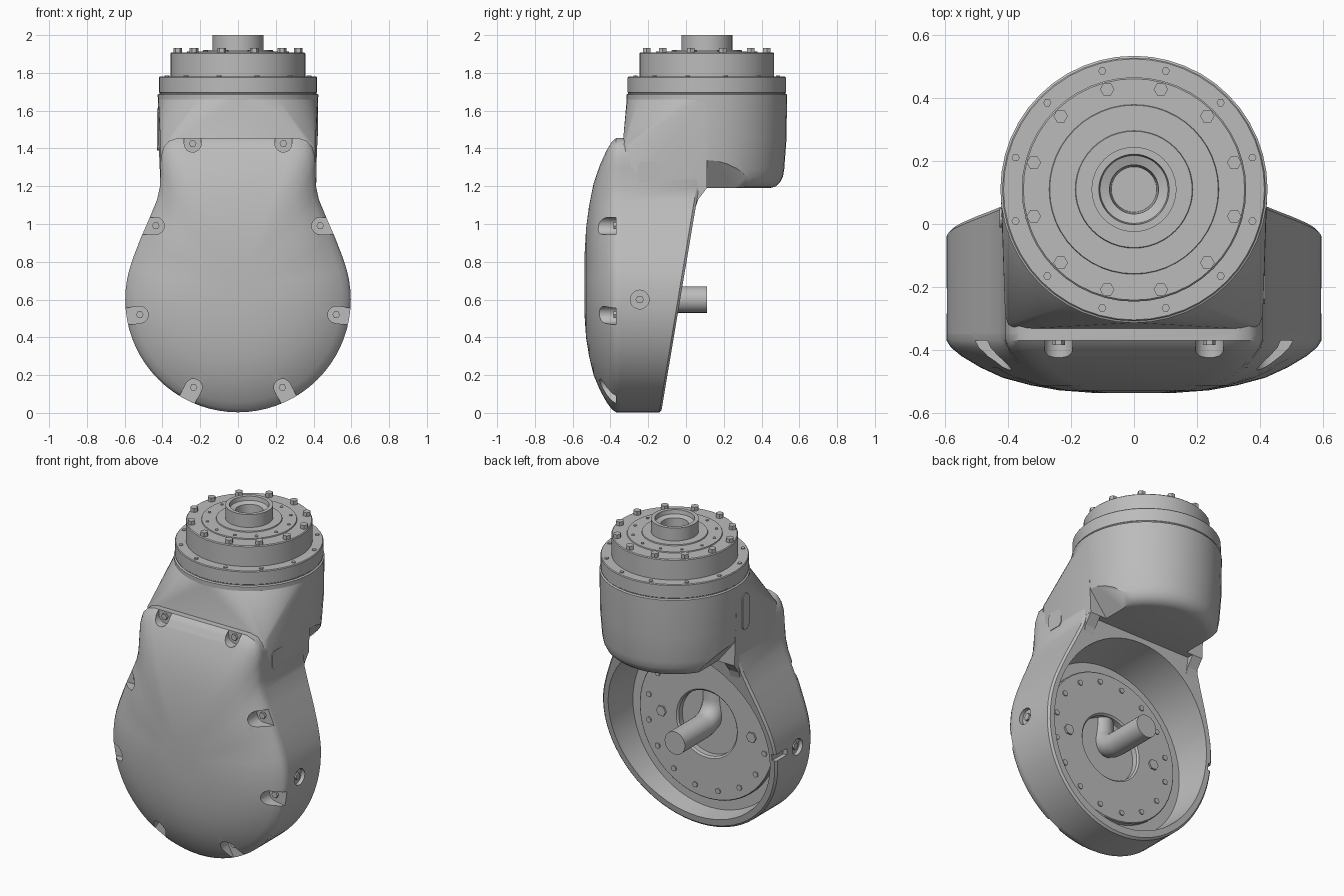
import bpy, bmesh
from math import sin, cos, pi, radians
from mathutils import Vector

cube = bpy.data.objects.get("Cube")
if cube:
    bpy.data.objects.remove(cube, do_unlink=True)

GREY = (0.5, 0.5, 0.5, 1)
metal = bpy.data.materials.new("plain_grey")
metal.use_nodes = True
metal.diffuse_color = GREY
metal.node_tree.nodes["Principled BSDF"].inputs["Base Color"].default_value = GREY


def finish(name, bm):
    bmesh.ops.recalc_face_normals(bm, faces=bm.faces)
    mesh = bpy.data.meshes.new(name)
    bm.to_mesh(mesh)
    bm.free()
    mesh.materials.append(metal)
    ob = bpy.data.objects.new(name, mesh)
    bpy.context.collection.objects.link(ob)
    return ob


def smooth(ob, angle=32):
    bpy.ops.object.select_all(action='DESELECT')
    ob.select_set(True)
    bpy.context.view_layer.objects.active = ob
    bpy.ops.object.shade_smooth_by_angle(angle=radians(angle))
    return ob


def loft(name, rings):
    """Skin a series of equal rings and cap both ends."""
    bm = bmesh.new()
    loops = [[bm.verts.new(p) for p in ring] for ring in rings]
    for a, b in zip(loops, loops[1:]):
        for i in range(len(a)):
            j = (i + 1) % len(a)
            bm.faces.new((a[i], a[j], b[j], b[i]))
    bm.faces.new(loops[0])
    bm.faces.new(loops[-1])
    return finish(name, bm)


def lathe(name, profile, centre, axis='Z', n=48):
    """Turn (radius, height) pairs around an axis through centre."""
    def place(r, h, a):
        u, v = r * cos(a), r * sin(a)
        p = {'X': (h, u, v), 'Y': (u, h, v), 'Z': (u, v, h)}[axis]
        return Vector(p) + Vector(centre)
    return loft(name, [[place(r, h, 2 * pi * i / n) for i in range(n)] for r, h in profile])


def prism(name, points, y0, y1):
    return loft(name, [[(x, y, z) for x, z in points] for y in (y0, y1)])


def cut(target, cutter):
    """Subtract the cutter, apply the result and discard the cutter."""
    mod = target.modifiers.new("cut", 'BOOLEAN')
    mod.operation = 'DIFFERENCE'
    mod.solver = 'EXACT'
    mod.object = cutter
    cutter.hide_render = True
    bpy.context.view_layer.objects.active = target
    bpy.ops.object.modifier_apply(modifier=mod.name)
    bpy.data.objects.remove(cutter, do_unlink=True)


# Pear-shaped outline shared by cover and housing
R, C = 0.597, 0.6
half = [(R * sin(radians(a)), C - R * cos(radians(a))) for a in range(0, 106, 5)]
half += [(0.552, 0.83), (0.513, 0.93), (0.465, 1.04), (0.428, 1.13), (0.413, 1.2),
         (0.41, 1.3), (0.408, 1.36), (0.392, 1.41), (0.365, 1.44), (0.32, 1.455)]
outline = half + [(-x, z) for x, z in reversed(half[1:])]


def back(z):
    return -0.13 + 0.165 * z


# Housing with slanted open back
housing = loft("housing", [[(x, -0.35, z) for x, z in outline],
                           [(x, back(z) - 0.012, z) for x, z in outline],
                           [(x * 0.98, back(z), C + (z - C) * 0.98) for x, z in outline]])
cut(housing, lathe("cavity_cutter", [(0.57, 0.2), (0.548, -0.1), (0.53, -0.235), (0.3, -0.235),
                                     (0.3, -0.335)], (0, 0, C), 'Y', 64))
for s in (-1, 1):
    cut(housing, lathe("side_hole_cutter", [(0.05, s * 0.572), (0.05, s * 0.7)], (0, -0.245, C), 'X', 20))
cut(housing, prism("rim_slot_cutter", [(-0.7, 0.59), (-0.57, 0.59), (-0.57, 0.63), (-0.7, 0.63)], -0.14, 0.1))
smooth(housing)

# Domed front cover, its waist filled out towards the middle
dome = [(1, -0.34), (1, -0.37), (0.975, -0.393), (0.92, -0.42), (0.82, -0.456), (0.7, -0.489),
        (0.55, -0.513), (0.4, -0.529), (0.2, -0.538)]
MID = 0.66


def filled(x, z, s):
    waist = sin(pi * (z - 0.85) / 0.55) if 0.85 < z < 1.4 else 0
    return x * s * (1 + 0.16 * waist * min(1, 3 * (1 - s)))


cover = loft("front_cover", [[(filled(x, z, s), y, MID + (z - MID) * s) for x, z in outline]
                             for s, y in dome])

# Screw pockets around the cover edge: position and outward angle
pockets = [(0.24, 1.425, 90), (0.435, 0.99, 0), (0.52, 0.52, -8), (0.235, 0.135, -62)]
for x, z, deg in pockets:
    a = radians(deg)
    shape = [(x + 0.045 * cos(a + t), z + 0.045 * sin(a + t))
             for t in (radians(90 + 22.5 * k) for k in range(9))]
    shape += [(px + 0.3 * cos(a), pz + 0.3 * sin(a)) for px, pz in (shape[-1], shape[0])]
    for s in (-1, 1):
        cut(cover, prism("pocket_cutter", [(s * px, pz) for px, pz in shape], -0.7, -0.37))
        lathe("cover_screw", [(0.02, -0.36), (0.02, -0.385)], (s * x, 0, z), 'Y', 6)
smooth(cover, 40)

# Neck blending the housing into the round barrel
YC = 0.11
bm = bmesh.new()
for z in (1.19, 1.42):
    for s in (-1, 1):
        for x, y in ((0.41, YC), (0.41, -0.29), (0.4, -0.32), (0.37, -0.335)):
            bm.verts.new((s * x, y, z))
for i in range(48):
    a = 2 * pi * i / 48
    if sin(a) < 0.01:
        for z in (1.52, 1.66):
            bm.verts.new((0.424 * cos(a), YC + 0.424 * sin(a), z))
hull = bmesh.ops.convex_hull(bm, input=bm.verts)
bmesh.ops.delete(bm, geom=[v for v in bm.verts if not v.link_faces], context='VERTS')
smooth(finish("neck", bm), 40)

# Upright barrel with rounded underside, sloped off below on both flanks
barrel = lathe("barrel", [(0.33, 1.19), (0.362, 1.197), (0.388, 1.22), (0.403, 1.25), (0.41, 1.29),
                          (0.422, 1.45), (0.425, 1.685), (0.416, 1.69), (0.416, 1.7)], (0, YC, 0))
for s in (-1, 1):
    cut(barrel, prism("flank_cutter", [(s * 0.28, 1.17), (s * 0.6, 1.17), (s * 0.6, 1.34),
                                       (s * 0.415, 1.34)], YC - 0.02, 0.6))
smooth(barrel)
smooth(lathe("flange", [(0.412, 1.69), (0.419, 1.697), (0.419, 1.775), (0.415, 1.78), (0.3, 1.78)], (0, YC, 0)))

# Side screws, gussets under the neck, square pad on one side
for s in (-1, 1):
    lathe("side_screw", [(0.022, s * 0.56), (0.022, s * 0.585)], (0, -0.245, C), 'X', 6)
    loft("neck_gusset", [[(s * x, 0.02, 1.07), (s * x, 0.045, 1.07), (s * x, 0.065, 1.13),
                          (s * x, YC, 1.19), (s * x, 0.02, 1.2)] for x in (0.34, 0.409)])
pad = [(-0.2 + u * 0.055, 1.275 + v * 0.055) for u, v in
       ((-1, -0.7), (-0.7, -1), (0.7, -1), (1, -0.7), (1, 0.7), (0.7, 1), (-0.7, 1), (-1, 0.7))]
loft("side_pad", [[(x, y, z) for y, z in pad] for x in (0.4, 0.416)])

# Stepped output ring and hollow hub
smooth(lathe("output_ring", [(0.357, 1.77), (0.357, 1.903), (0.352, 1.908), (0.27, 1.908), (0.268, 1.914),
                             (0.187, 1.914), (0.185, 1.92), (0.135, 1.92), (0.135, 2.0), (0.112, 2.0),
                             (0.108, 1.975), (0.078, 1.965), (0.072, 1.85)], (0, YC, 0)))

# Rings of bolts on flange, ring and plate
for name, r, size, z0, z1 in (("flange_screw", 0.39, 0.013, 1.77, 1.785),
                              ("ring_bolt", 0.33, 0.023, 1.9, 1.932),
                              ("plate_screw", 0.238, 0.01, 1.9, 1.918)):
    for k in range(12):
        a = radians(15 + 30 * k)
        lathe(name, [(size, z0), (size, z1)], (r * cos(a), YC + r * sin(a), 0), 'Z', 6)

# Upright pill-shaped plate on one flank of the barrel
pill = [(0.032 * cos(t), 0.032 * sin(t) + (0.08 if t < pi else -0.08))
        for t in (2 * pi * (k + 0.5) / 16 for k in range(16))]
loft("flank_plate", [[(x, 0.02 + u, 1.5 + v) for u, v in pill] for x in (-0.4, -0.428)])

# Rear drive disc with central opening
smooth(lathe("drive_disc", [(0.465, -0.25), (0.465, -0.21), (0.46, -0.205), (0.21, -0.205),
                            (0.2, -0.215), (0.2, -0.32)], (0, 0, C), 'Y'))
for k in range(16):
    a = 2 * pi * (k + 0.5) / 16
    lathe("disc_screw", [(0.017, -0.215), (0.017, -0.198)], (0.405 * cos(a), 0, C + 0.405 * sin(a)), 'Y', 8)
for s in (-1, 1):
    lathe("disc_bolt", [(0.033, -0.215), (0.033, -0.194)], (s * 0.31, 0, C), 'Y', 6)

# Bent cable pipe leaving the disc
BEND = 0.14


def pipe_ring(t, dy=0, dz=0):
    n = Vector((0, -sin(t), -cos(t)))
    c = Vector((0, -0.15 + dy, C + BEND + dz)) + BEND * n
    return [c + 0.07 * (cos(a) * Vector((1, 0, 0)) + sin(a) * n)
            for a in (2 * pi * k / 24 for k in range(24))]


rings = [pipe_ring(0, dy=0.26)] + [pipe_ring(radians(15 * k)) for k in range(7)]
rings.append(pipe_ring(pi / 2, dz=0.16))
smooth(loft("cable_pipe", rings))
